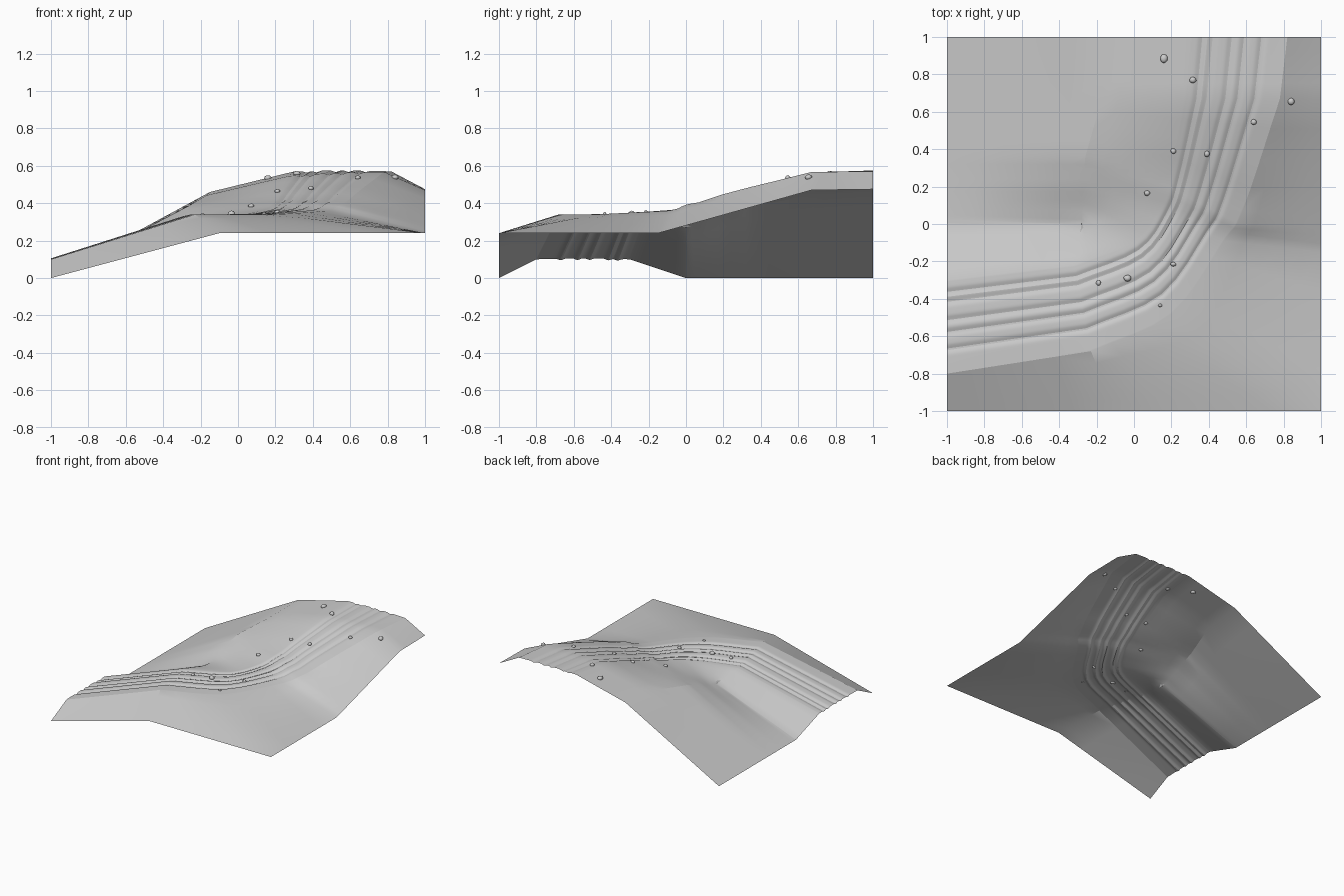
import bpy, bmesh, math, random
from mathutils import Vector
from mathutils.bvhtree import BVHTree

cube = bpy.data.objects.get("Cube")
if cube:
    bpy.data.objects.remove(cube)
random.seed(4)

# One plain material for ground and stones
stone_grey = bpy.data.materials.new("stone_grey")
stone_grey.use_nodes = True
colour = (0.6, 0.6, 0.6, 1)
stone_grey.diffuse_color = colour
bsdf = stone_grey.node_tree.nodes["Principled BSDF"]
bsdf.inputs["Base Color"].default_value = colour
bsdf.inputs["Roughness"].default_value = 0.9

# Guide lines that run along the road, from the low end to the high end
low_edge = [(-1, y, 0) for y in (0, .03, .1, .2, .36, .68, 1)]
hill_crease = [(-1, 0, 0), (-.28, 0, .27), (-.28, .1, .3), (-.275, .2, .34),
               (-.26, .36, .388), (-.17, .68, .442), (-.15, 1, .46)]
road_left = [(-1, -.3, .1), (-.32, -.22, .32), (0, -.09, .335), (.13, .08, .37),
             (.19, .27, .42), (.27, .67, .545), (.3, 1, .57)]
road_right = [(-1, -.8, .1), (-.23, -.68, .34), (.2, -.48, .34), (.48, -.09, .36),
              (.58, .07, .405), (.78, .67, .567), (.82, 1, .57)]
rim = [(-1, -1, 0), (-.1, -1, .24), (1, -1, .24), (1, -.15, .24),
       (1, .03, .29), (1, .67, .47), (1, 1, .475)]
STEPS = 4
GROOVES = (.13, .23, .43, .56, .74)


def straight(points):
    pts = [Vector(p) for p in points]
    out = [a.lerp(b, i / STEPS) for a, b in zip(pts, pts[1:]) for i in range(STEPS)]
    return out + [pts[-1]]


def curved(points):
    """Smooth plan curve through the bend, straight at both ends."""
    pts = [Vector(p) for p in points]
    last = len(pts) - 2
    out = []
    for k in range(last + 1):
        a, b = pts[k], pts[k + 1]
        ta = (b - pts[k - 1]) / 2 if 1 < k < last else b - a
        tb = (pts[k + 2] - a) / 2 if 0 < k < last - 1 else b - a
        for i in range(STEPS):
            t = i / STEPS
            p = (a * (2 * t**3 - 3 * t**2 + 1) + ta * (t**3 - 2 * t**2 + t)
                 + b * (3 * t**2 - 2 * t**3) + tb * (t**3 - t**2))
            p.z = a.z + (b.z - a.z) * t
            out.append(p)
    return out + [pts[-1]]


def rut(t):
    dip = sum(math.exp(-((t - g) / .034) ** 2) for g in GROOVES)
    return .006 * math.sin(math.pi * t) - .009 * dip


# Ground sheet: banks are straight lofts, the road lane carries wheel ruts
lines = [straight(low_edge), straight(hill_crease), curved(road_left),
         curved(road_right), straight(rim)]
cuts = [5, 5, 56, 5]
bm = bmesh.new()
rows = []
for station in zip(*lines):
    row = []
    for lane, n in enumerate(cuts):
        for i in range(n):
            p = station[lane].lerp(station[lane + 1], i / n)
            if lane == 2:
                p.z += rut(i / n)
            row.append(bm.verts.new(p))
    row.append(bm.verts.new(station[-1]))
    rows.append(row)
for r0, r1 in zip(rows, rows[1:]):
    for i in range(len(r0) - 1):
        bm.faces.new((r0[i], r0[i + 1], r1[i + 1], r1[i]))
bmesh.ops.remove_doubles(bm, verts=bm.verts, dist=.0005)
bm.normal_update()
if sum(f.normal.z * f.calc_area() for f in bm.faces) < 0:
    bmesh.ops.reverse_faces(bm, faces=bm.faces)
bm.normal_update()
surface = BVHTree.FromBMesh(bm)


def add_object(name, mesh_data, sharp_angle):
    mesh = bpy.data.meshes.new(name)
    mesh_data.to_mesh(mesh)
    mesh_data.free()
    mesh.materials.append(stone_grey)
    obj = bpy.data.objects.new(name, mesh)
    bpy.context.collection.objects.link(obj)
    bpy.ops.object.select_all(action='DESELECT')
    obj.select_set(True)
    bpy.context.view_layer.objects.active = obj
    bpy.ops.object.shade_smooth_by_angle(angle=math.radians(sharp_angle))
    return obj


add_object("rutted_ground", bm, 18)

# Loose stones resting on the ground: x, y, size, length along y
stones = [(.16, .885, .02, 1.2), (.315, .77, .019, .9), (.84, .655, .019, 1),
          (.64, .545, .015, 1), (.21, .39, .015, 1), (.39, .375, .015, 1.1),
          (.07, .165, .016, .9), (-.035, -.29, .021, .85), (-.19, -.315, .013, 1.1),
          (.21, -.215, .016, .7), (.14, -.435, .011, .8)]
for n, (x, y, size, length) in enumerate(stones, 1):
    hit = surface.ray_cast(Vector((x, y, 2)), Vector((0, 0, -1)))[0]
    sm = bmesh.new()
    bmesh.ops.create_icosphere(sm, subdivisions=2, radius=size)
    for v in sm.verts:
        v.co *= random.uniform(.94, 1.05)
        v.co.y *= length
        v.co.z *= .8
    stone = add_object(f"loose_stone_{n}", sm, 45)
    stone.location = (x, y, hit.z + size * .2)
